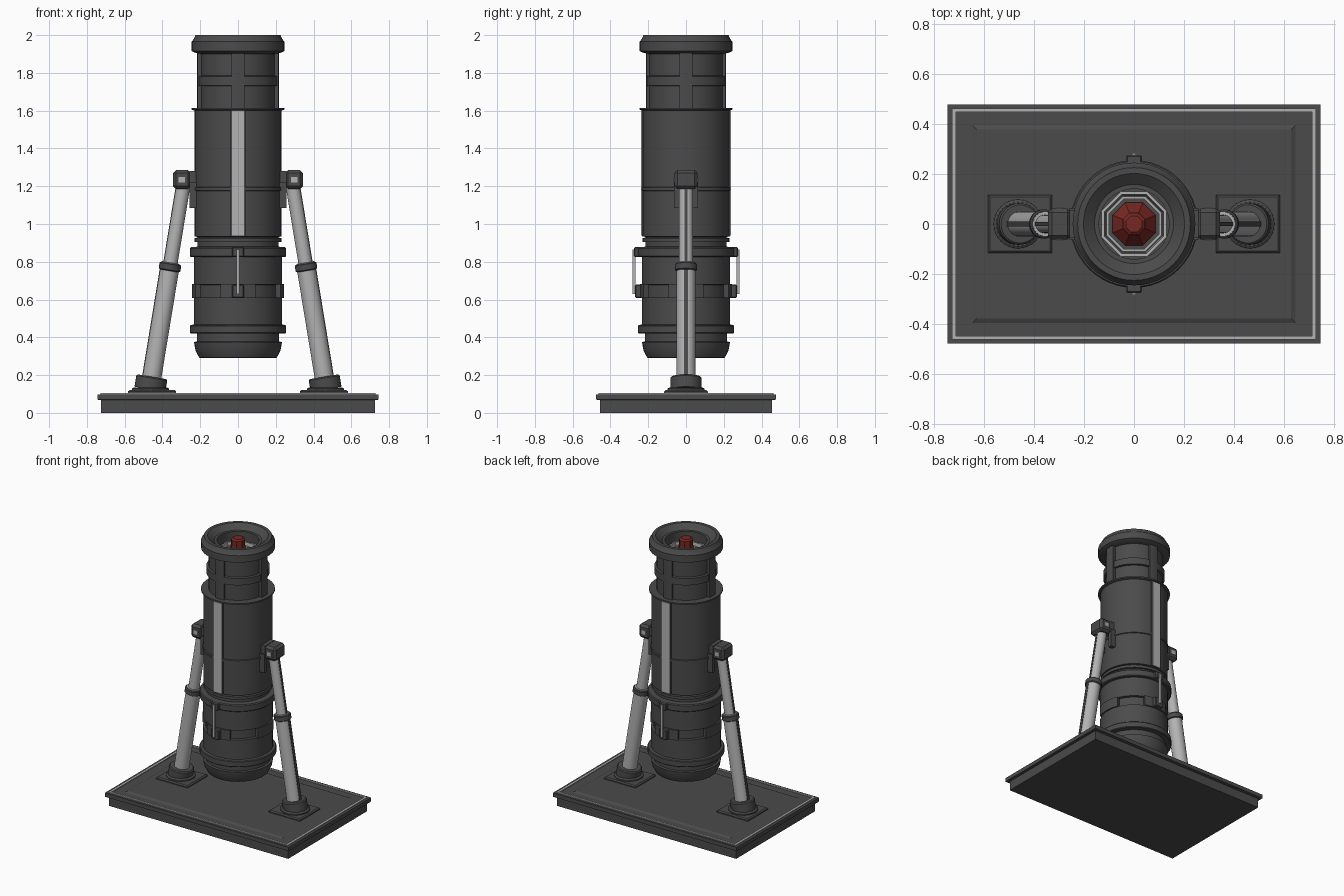
import bpy, bmesh, math
from mathutils import Matrix, Vector

if "Cube" in bpy.data.objects:
    bpy.data.objects.remove(bpy.data.objects["Cube"])


def material(name, rgb):
    m = bpy.data.materials.new(name)
    m.diffuse_color = (*rgb, 1)
    m.use_nodes = True
    m.node_tree.nodes["Principled BSDF"].inputs["Base Color"].default_value = m.diffuse_color
    return m


DARK = material("dark_grey", (0.07, 0.07, 0.07))
LIGHT = material("light_grey", (0.45, 0.45, 0.45))
RED = material("red", (0.18, 0.02, 0.015))


def finish(name, bm, mat, smooth=False):
    bmesh.ops.recalc_face_normals(bm, faces=bm.faces)
    me = bpy.data.meshes.new(name)
    bm.to_mesh(me)
    bm.free()
    me.materials.append(mat)
    if smooth:
        me.shade_smooth()
        me.set_sharp_from_angle(angle=math.radians(30))
    ob = bpy.data.objects.new(name, me)
    bpy.context.collection.objects.link(ob)
    return ob


def skin(name, rings, mat, smooth=False, closed=False):
    """Bridge equal-length point rings; cap the ends unless the loop closes."""
    bm = bmesh.new()
    vs = [[bm.verts.new(p) for p in r] for r in rings]
    n = len(vs[0])
    for a, b in zip(vs, vs[1:] + (vs[:1] if closed else [])):
        for i in range(n):
            j = (i + 1) % n
            bm.faces.new((a[i], a[j], b[j], b[i]))
    if not closed:
        bm.faces.new(vs[0])
        bm.faces.new(vs[-1])
    return finish(name, bm, mat, smooth)


def lathe(name, profile, mat=DARK, seg=48, closed=False):
    off = math.pi / 8 if seg == 8 else 0
    rings = [[(r * math.cos(off + math.tau * i / seg), r * math.sin(off + math.tau * i / seg), z)
              for i in range(seg)] for r, z in profile]
    return skin(name, rings, mat, seg > 8, closed)


def slab(name, profile, mat=DARK, closed=False, centre=(0, 0)):
    """Stack of rectangles given as half width, half depth, height."""
    cx, cy = centre
    rings = [[(cx + a * x, cy + b * y, z) for a, b in ((1, 1), (-1, 1), (-1, -1), (1, -1))]
             for x, y, z in profile]
    return skin(name, rings, mat, closed=closed)


def box(name, lo, hi, mat=DARK, bevel=0, turn=0):
    bm = bmesh.new()
    bmesh.ops.create_cube(bm, size=1)
    lo, hi = Vector(lo), Vector(hi)
    bm.transform(Matrix.Translation((lo + hi) / 2) @ Matrix.Diagonal((*(hi - lo), 1)))
    if bevel:
        bmesh.ops.bevel(bm, geom=bm.edges[:], offset=bevel, segments=1, affect='EDGES')
    bm.transform(Matrix.Rotation(turn, 4, 'Z'))
    return finish(name, bm, mat)


def arc_block(name, r0, r1, z0, z1, width, turn, steps=8):
    """Curved block wrapped on the barrel, centred on angle turn."""
    rings = []
    for i in range(steps + 1):
        a = turn + width * (i / steps - 0.5)
        rings.append([(r * math.cos(a), r * math.sin(a), z)
                      for r, z in ((r0, z0), (r1, z0), (r1, z1), (r0, z1))])
    return skin(name, rings, DARK, True)


# Base: stepped plate, light trim and raised panel with a chamfered edge
slab("base_plate", [(.725, .455, 0), (.725, .455, .068), (.745, .477, .07), (.745, .477, .098)])
slab("base_trim", [(.727, .462, .095), (.727, .462, .104), (.71, .447, .104), (.71, .447, .095)],
     LIGHT, closed=True)
slab("base_panel", [(.645, .395, .09), (.645, .395, .098), (.628, .378, .106), (.628, .378, .106)][:3])

# Lower body
lathe("lower_body", [(.195, .29), (.205, .292), (.225, .33), (.233, .375), (.218, .378),
                     (.218, .42), (.25, .42), (.255, .425), (.255, .46), (.25, .465),
                     (.233, .468), (.233, .61), (.215, .612), (.215, .678), (.233, .68),
                     (.233, .825), (.25, .825), (.255, .83), (.255, .87), (.25, .877),
                     (.215, .88), (.215, .905), (.23, .905), (.23, .925), (.215, .928), (.215, .94)])

# Main barrel with seam ring and top flange
lathe("main_barrel", [(.21, .93), (.23, .935), (.23, 1.175), (.236, 1.178), (.236, 1.192),
                      (.23, 1.195), (.23, 1.6), (.245, 1.605), (.245, 1.615), (.2, 1.615)])

# Neck core and band
lathe("neck", [(.195, 1.6), (.195, 1.73), (.21, 1.732), (.21, 1.782), (.195, 1.785), (.195, 1.85)])

# Muzzle ring with dished opening and octagonal bore
lathe("muzzle_ring", [(.195, 1.84), (.195, 1.9), (.212, 1.903), (.235, 1.91), (.245, 1.915),
                      (.245, 1.965), (.235, 1.978), (.225, 2.0), (.202, 2.0), (.158, 1.965),
                      (.14, 1.965), (.14, 1.84)], closed=True)
lathe("bore_floor", [(.145, 1.83), (.145, 1.845)])
lathe("bore_ring_outer", [(.14, 1.84), (.14, 1.9), (.128, 1.9), (.122, 1.84)], LIGHT, 8, True)
lathe("bore_ring_inner", [(.118, 1.84), (.118, 1.88), (.108, 1.88), (.108, 1.84)], LIGHT, 8, True)
lathe("warhead_tip", [(.092, 1.84), (.092, 1.86), (.05, 1.91), (.048, 1.975), (.035, 1.985)], RED, 8)

# Four-way details: neck bars and lower clamp pads
for k in range(4):
    t = k * math.pi / 2
    arc_block(f"neck_bar_{k}", .18, .217 if k % 2 == 0 else .212, 1.61, 1.905, .32, t)
    arc_block(f"clamp_pad_{k}", .2, .243, .608, .682, .78, t)

# Front and back: light strip in a dark frame, and handle rod with its mounts
for side, t in (("front", -math.pi / 2), ("back", math.pi / 2)):
    box(f"{side}_strip_frame", (.21, -.039, .935), (.234, .039, 1.605), turn=t)
    box(f"{side}_strip", (.21, -.031, .938), (.238, .031, 1.6), LIGHT, turn=t)
    box(f"{side}_handle_top", (.22, -.032, .825), (.275, .032, .878), bevel=.006, turn=t)
    box(f"{side}_handle_foot", (.21, -.032, .608), (.27, .032, .68), bevel=.006, turn=t)
    box(f"{side}_handle_rod", (.268, -.007, .63), (.283, .007, .865), LIGHT, turn=t)

# Legs: built upright along the leg axis, then tilted and placed
TILT = math.atan(.164)
for side, s in (("right", 1), ("left", -1)):
    x = .463 * s
    slab(f"{side}_foot_plate", [(.128, .116, .1), (.128, .116, .113), (.12, .108, .12)], centre=(x - .008 * s, 0))
    pad = lathe(f"{side}_foot_disc", [(.098, .115), (.098, .128), (.088, .135)], seg=32)
    pad.location.x = x
    parts = [
        lathe(f"{side}_foot_collar", [(.083, -.02), (.083, .04), (.076, .047)], seg=32),
        lathe(f"{side}_lower_tube", [(.05, 0), (.05, .63)], LIGHT, 32),
        lathe(f"{side}_tube_ring", [(.05, .615), (.058, .62), (.058, .65), (.052, .655)], seg=32),
        lathe(f"{side}_tube_lip", [(.048, .65), (.048, .66)], LIGHT, 32),
        lathe(f"{side}_upper_tube", [(.037, .6), (.037, 1.08)], LIGHT, 32),
        box(f"{side}_lower_stripe", (.04 * s, -.01, .04), (.052 * s, .01, .615)),
        box(f"{side}_upper_stripe", (.03 * s, -.007, .65), (.039 * s, .007, 1.06)),
    ]
    for p in parts:
        p.location = (x, 0, .145)
        p.rotation_euler.y = -TILT * s
    # Chamfered knuckle, its pin, and the bracket on the barrel
    a, b = sorted((.25 * s, .344 * s))
    box(f"{side}_knuckle", (a, -.062, 1.185), (b, .062, 1.285), bevel=.016)
    box(f"{side}_pin", (.298 * s - .017, -.066, 1.22), (.298 * s + .017, .066, 1.25), LIGHT)
    a, b = sorted((.2 * s, .258 * s))
    box(f"{side}_bracket", (a, -.055, 1.195), (b, .055, 1.28))
    for y in (-.05, .05):
        box(f"{side}_bracket_rail", (a, y - .014, 1.085), (b, y + .014, 1.22))
